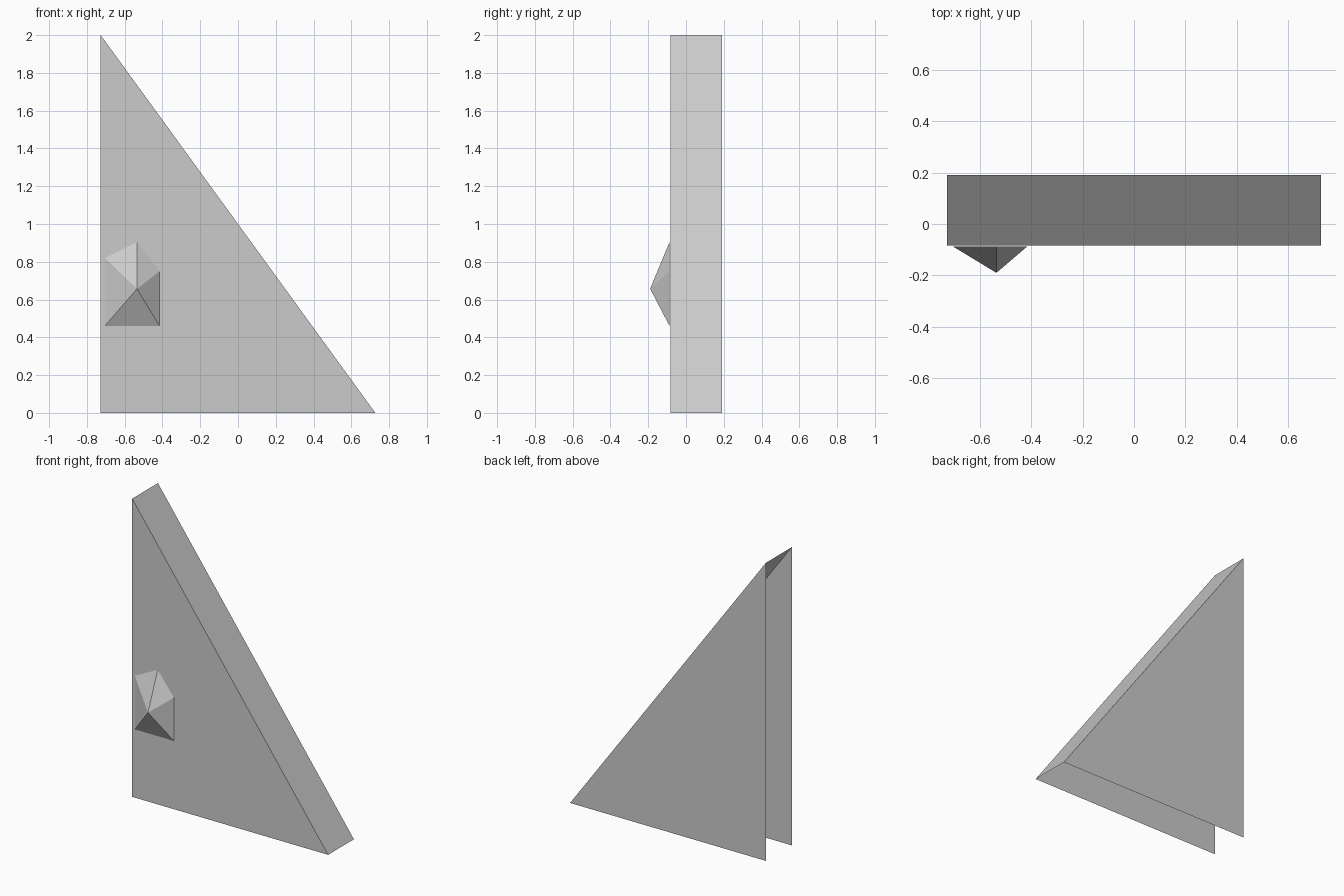
import bpy

cube = bpy.data.objects.get("Cube")
if cube:
    bpy.data.objects.remove(cube, do_unlink=True)

# One plain grey for everything
grey = bpy.data.materials.new("light_grey")
grey.use_nodes = True
colour = (0.6, 0.6, 0.6, 1)
grey.diffuse_color = colour
grey.node_tree.nodes["Principled BSDF"].inputs["Base Color"].default_value = colour


def add_part(name, verts, faces):
    mesh = bpy.data.meshes.new(name)
    mesh.from_pydata(verts, [], faces)
    mesh.materials.append(grey)
    obj = bpy.data.objects.new(name, mesh)
    bpy.context.collection.objects.link(obj)
    return obj


# Wedge shell: front, back and sloping side; upright side and underside stay open
HALF, HEIGHT, FRONT, BACK = 0.727, 2.0, -0.083, 0.19
outline = [(-HALF, 0), (HALF, 0), (-HALF, HEIGHT)]
verts = [(x, y, z) for y in (FRONT, BACK) for x, z in outline]
add_part("wedge_shell", verts, [(0, 1, 2), (5, 4, 3), (1, 4, 5, 2)])

# Five-sided faceted knob on the front, open at its base
BASE = -0.087
rim = [(-0.705, 0.46), (-0.415, 0.46), (-0.415, 0.75), (-0.535, 0.905), (-0.705, 0.82)]
n = len(rim)
verts = [(x, BASE, z) for x, z in rim] + [(-0.535, -0.19, 0.657)]
add_part("faceted_knob", verts, [(i, (i + 1) % n, n) for i in range(n)])
